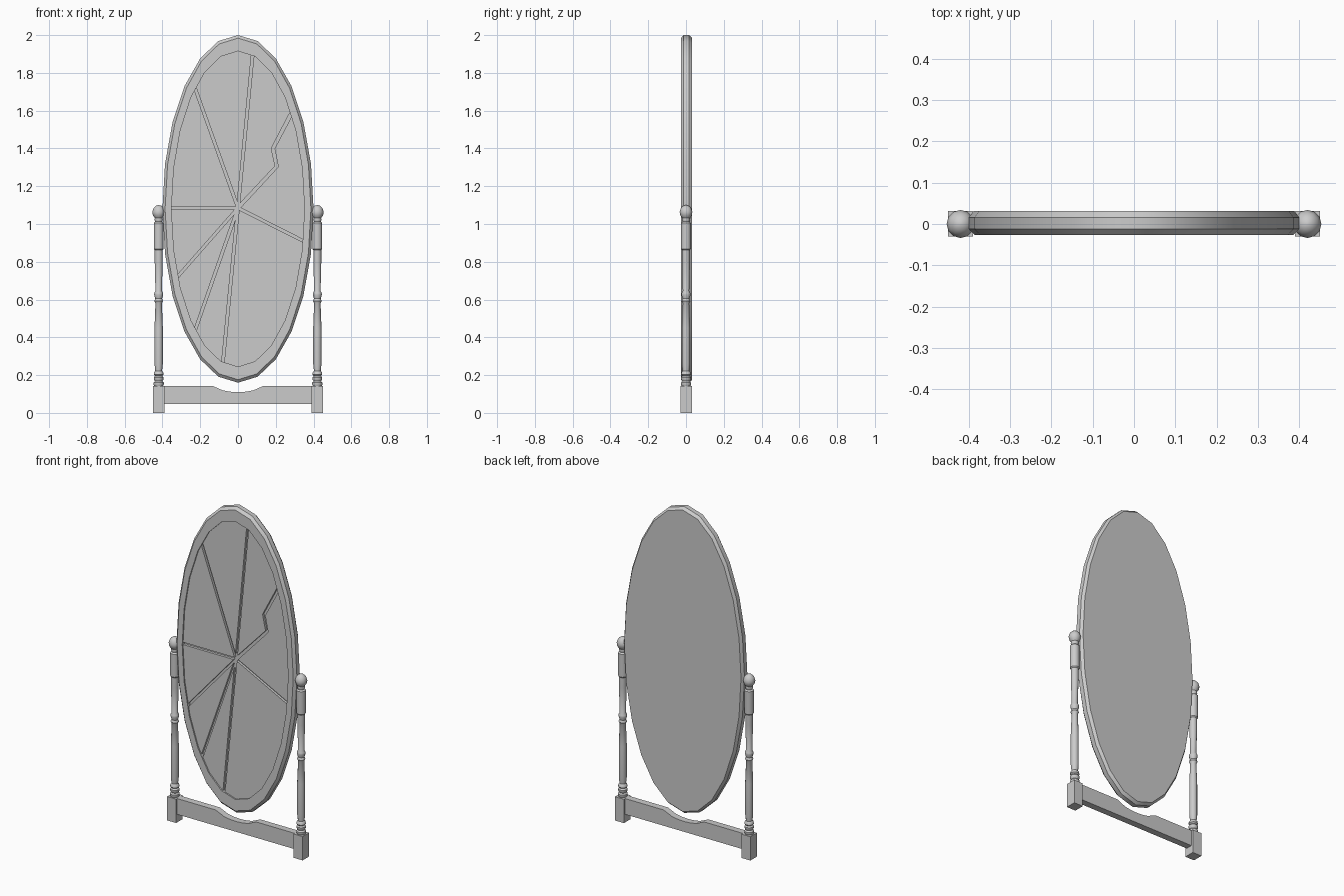
import bpy, bmesh, math
from mathutils import Vector

cube = bpy.data.objects.get("Cube")
if cube:
    bpy.data.objects.remove(cube, do_unlink=True)

grey = bpy.data.materials.new("plain grey")
grey.use_nodes = True
grey.diffuse_color = (0.6, 0.6, 0.6, 1)
grey.node_tree.nodes["Principled BSDF"].inputs["Base Color"].default_value = (0.6, 0.6, 0.6, 1)

CENTRE_Z = 1.08


def finish(name, bm, smooth=None):
    bmesh.ops.recalc_face_normals(bm, faces=bm.faces)
    mesh = bpy.data.meshes.new(name)
    bm.to_mesh(mesh)
    bm.free()
    mesh.materials.append(grey)
    obj = bpy.data.objects.new(name, mesh)
    bpy.context.collection.objects.link(obj)
    if smooth:
        bpy.ops.object.select_all(action='DESELECT')
        obj.select_set(True)
        bpy.context.view_layer.objects.active = obj
        bpy.ops.object.shade_smooth_by_angle(angle=math.radians(smooth))
    return obj


def loft(bm, rings):
    """Skin a list of equal point rings and cap both ends."""
    loops = [[bm.verts.new(p) for p in ring] for ring in rings]
    n = len(loops[0])
    for a, b in zip(loops, loops[1:]):
        for i in range(n):
            j = (i + 1) % n
            bm.faces.new((a[i], a[j], b[j], b[i]))
    bm.faces.new(loops[0])
    bm.faces.new(loops[-1])


def oval(rx, rz, y, n=24):
    angles = [math.tau * i / n for i in range(n)]
    return [(rx * math.sin(a), y, CENTRE_Z + rz * math.cos(a)) for a in angles]


def slab(bm, outline, y0, y1):
    loft(bm, [[(x, y, z) for x, z in outline] for y in (y0, y1)])


# Oval frame: flat back, bevelled rim and a recess for the glass
bm = bmesh.new()
loft(bm, [oval(0.388, 0.906, 0.032), oval(0.4, 0.92, 0.016),
          oval(0.4, 0.92, -0.012), oval(0.386, 0.904, -0.027),
          oval(0.352, 0.835, -0.027), oval(0.352, 0.835, -0.004)])
finish("mirror_frame", bm, 35)

# Glass plate, split into shards by crack-shaped cutters
bm = bmesh.new()
loft(bm, [oval(0.352, 0.835, -0.003), oval(0.352, 0.835, -0.019)])
glass = finish("cracked_glass", bm)

HUB = (0, 1.085)
cracks = [[(0.078, 1.9)], [(-0.226, 1.715)], [(-0.37, 1.085)], [(-0.325, 0.715)],
          [(-0.228, 0.435)], [(-0.083, 0.235)], [(0.365, 0.9)],
          [(0.205, 1.305), (0.185, 1.4), (0.285, 1.59)]]
for ends in cracks:
    path = [Vector(p) for p in [HUB] + ends]
    half = 0.007 if len(ends) == 1 else 0.009
    sides = []
    for i, p in enumerate(path):
        before = (p - path[i - 1]).normalized() if i else Vector((0, 0))
        after = (path[i + 1] - p).normalized() if i + 1 < len(path) else Vector((0, 0))
        along = (before + after).normalized()
        sides.append((p, Vector((-along.y, along.x)) * half))
    bm = bmesh.new()
    slab(bm, [p + s for p, s in sides] + [p - s for p, s in reversed(sides)], -0.05, 0.02)
    cutter = finish("crack_cutter", bm)
    cutter.hide_render = True
    mod = glass.modifiers.new("crack", 'BOOLEAN')
    mod.operation = 'DIFFERENCE'
    mod.solver = 'EXACT'
    mod.object = cutter
    bpy.context.view_layer.objects.active = glass
    bpy.ops.object.modifier_apply(modifier=mod.name)
    bpy.data.objects.remove(cutter, do_unlink=True)

# Turned post profile: radius, height
profile = [(0.022, 0.14), (0.027, 0.15), (0.027, 0.16), (0.02, 0.168), (0.026, 0.178),
           (0.026, 0.188), (0.019, 0.196), (0.026, 0.203), (0.024, 0.215), (0.018, 0.222),
           (0.022, 0.26), (0.022, 0.45), (0.017, 0.58), (0.023, 0.592), (0.018, 0.605),
           (0.024, 0.625), (0.023, 0.635), (0.017, 0.645), (0.021, 0.8), (0.021, 0.862),
           (0.026, 0.868), (0.026, 1.005), (0.018, 1.012), (0.022, 1.022), (0.02, 1.032),
           (0.03, 1.045), (0.034, 1.064), (0.027, 1.085), (0.014, 1.097), (0.003, 1.1)]
SIDES = 12

for side, sx in (("left", 1), ("right", -1)):
    x = 0.42 * sx
    bm = bmesh.new()
    loft(bm, [[(x + r * math.cos(math.tau * i / SIDES), r * math.sin(math.tau * i / SIDES), z)
               for i in range(SIDES)] for r, z in profile])
    finish(side + "_post", bm, 35)
    # Square foot block
    bm = bmesh.new()
    slab(bm, [(x - 0.03, 0), (x + 0.03, 0), (x + 0.03, 0.143), (x - 0.03, 0.143)], -0.03, 0.032)
    finish(side + "_foot", bm)

# Cross rail with a scooped top edge
half_top = [(0.39, 0.143), (0.135, 0.143), (0.11, 0.132), (0.08, 0.119), (0.04, 0.112)]
bm = bmesh.new()
slab(bm, [(-0.39, 0.048), (0.39, 0.048)] + half_top + [(0, 0.11)]
     + [(-x, z) for x, z in reversed(half_top)], -0.02, 0.02)
finish("cross_rail", bm, 30)
